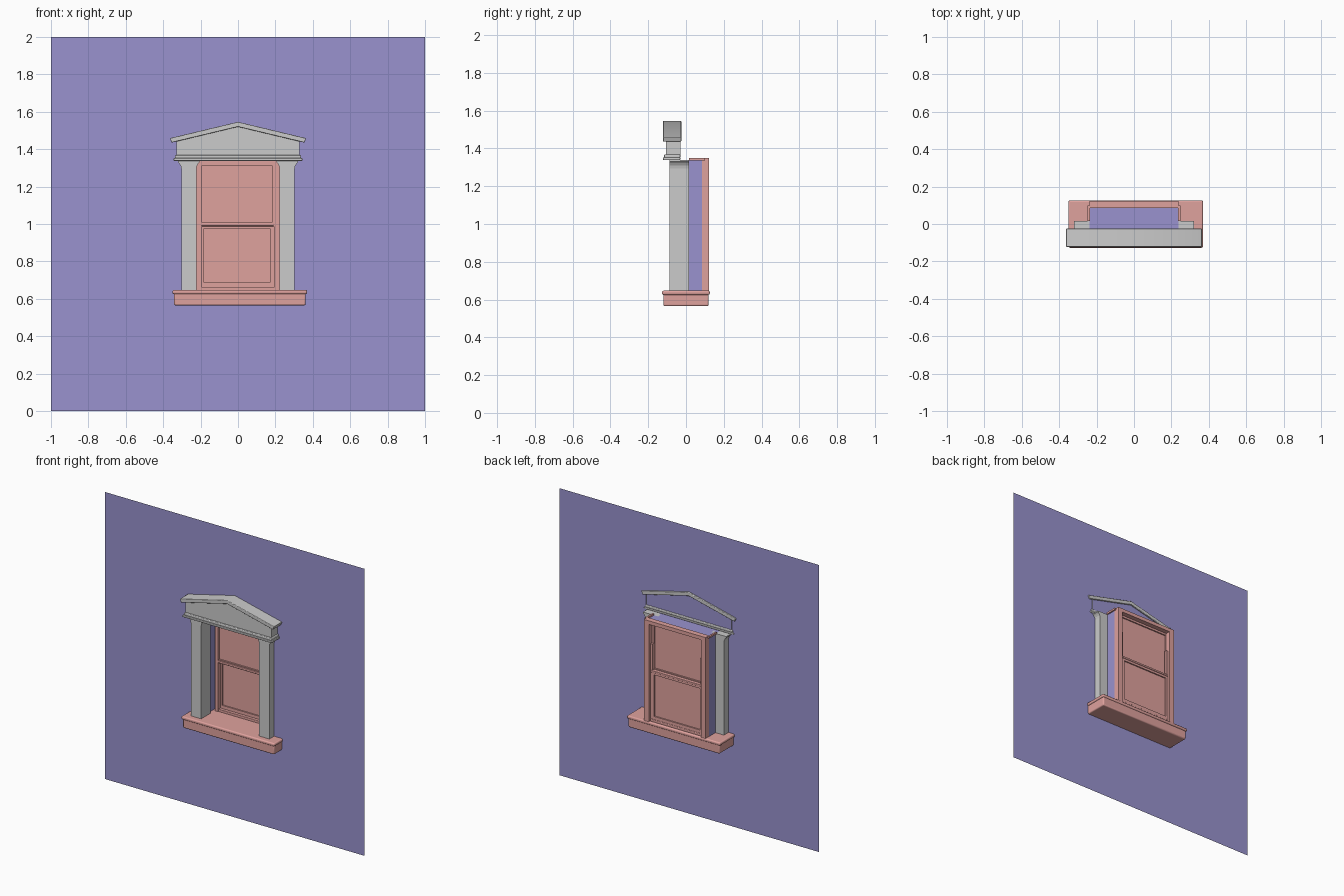
import bpy, bmesh

if "Cube" in bpy.data.objects:
    bpy.data.objects.remove(bpy.data.objects["Cube"])

def material(name, color):
    m = bpy.data.materials.new(name)
    m.diffuse_color = color
    m.use_nodes = True
    m.node_tree.nodes["Principled BSDF"].inputs["Base Color"].default_value = m.diffuse_color
    return m

PINK = material("pink_paint", (0.74, 0.36, 0.34, 1))
BLUE = material("blue_wall", (0.32, 0.29, 0.62, 1))

def finish(name, bm, mat=None, bevel=0.0):
    bmesh.ops.recalc_face_normals(bm, faces=bm.faces)
    me = bpy.data.meshes.new(name)
    bm.to_mesh(me)
    bm.free()
    ob = bpy.data.objects.new(name, me)
    bpy.context.collection.objects.link(ob)
    if mat:
        me.materials.append(mat)
    if bevel:
        b = ob.modifiers.new("bevel", 'BEVEL')
        b.width, b.segments = bevel, 3
        bpy.context.view_layer.objects.active = ob
        ob.select_set(True)
        bpy.ops.object.shade_smooth_by_angle()
        ob.select_set(False)
    return ob

def prism(name, pts, y0, y1, mat=None, bevel=0.0, open_back=False):
    """Extrude an outline in x, z from y0 (front) to y1 (back)."""
    bm = bmesh.new()
    f = [bm.verts.new((x, y0, z)) for x, z in pts]
    b = [bm.verts.new((x, y1, z)) for x, z in pts]
    bm.faces.new(f)
    if not open_back:
        bm.faces.new(b)
    n = len(pts)
    for i in range(n):
        j = (i + 1) % n
        bm.faces.new((f[i], f[j], b[j], b[i]))
    return finish(name, bm, mat, bevel)

def box(name, x0, x1, y0, y1, z0, z1, mat=None, bevel=0.0, open_back=False):
    return prism(name, [(x0, z0), (x1, z0), (x1, z1), (x0, z1)], y0, y1, mat, bevel, open_back)

# wall sheet with a window opening and its reveal
WALL_Y, REVEAL_Y = -0.035, 0.085
bm = bmesh.new()
def ring(x, z0, z1, y):
    return [bm.verts.new(p) for p in ((-x, y, z0), (x, y, z0), (x, y, z1), (-x, y, z1))]
loops = [ring(1, 0, 2, WALL_Y), ring(0.238, 0.63, 1.338, WALL_Y), ring(0.238, 0.63, 1.338, REVEAL_Y)]
for a, b in zip(loops, loops[1:]):
    for i in range(4):
        j = (i + 1) % 4
        bm.faces.new((a[i], a[j], b[j], b[i]))
finish("wall", bm, BLUE)

# sill: lower block and overhanging lip
box("sill_block", -0.342, 0.362, -0.12, 0.12, 0.565, 0.632, PINK, 0.008)
box("sill_lip", -0.35, 0.369, -0.127, 0.126, 0.625, 0.647, PINK, 0.008)

# pilasters with flared capitals
half = [(0.04, 0.645), (0.04, 1.295), (0.043, 1.31), (0.05, 1.322), (0.058, 1.33), (0.058, 1.338)]
for s, side in ((-1, "left"), (1, "right")):
    cx = s * 0.263
    prism("pilaster_" + side,
          [(cx + x, z) for x, z in half] + [(cx - x, z) for x, z in reversed(half)], -0.087, 0.015)

# pediment: lower cornice, tympanum and raking cornice
box("lower_cornice", -0.345, 0.345, -0.122, -0.03, 1.338, 1.352, bevel=0.004)
box("lower_cornice_bead", -0.337, 0.337, -0.116, -0.03, 1.35, 1.368, bevel=0.005)
prism("tympanum", [(-0.33, 1.362), (0.33, 1.362), (0.33, 1.45), (0, 1.525), (-0.33, 1.45)],
      -0.105, -0.03, open_back=True)
prism("raking_cornice", [(-0.355, 1.435), (0, 1.52), (0.355, 1.435), (0.364, 1.459),
                         (0, 1.546), (-0.364, 1.459)], -0.122, -0.025, bevel=0.004)

# window frame
CX = -0.006
for s, side in ((-1, "left"), (1, "right")):
    a, b = sorted((s * 0.2, s * 0.237))
    box("jamb_" + side, a, b, 0.085, 0.123, 0.645, 1.35, PINK)
    a, b = sorted((s * 0.196, s * 0.222))
    box("jamb_stop_" + side, a, b, 0.062, 0.086, 0.645, 1.335, PINK)
    a, b = sorted((s * 0.185, s * 0.203))
    box("sash_guide_" + side, a, b, 0.088, 0.106, 0.645, 1.185, PINK)
    a, b = sorted((s * 0.236, s * 0.248))
    box("head_end_" + side, a, b, 0.015, 0.1, 1.337, 1.35, PINK)
box("frame_head", -0.237, 0.237, 0.085, 0.123, 1.325, 1.35, PINK)
box("head_stop", -0.222, 0.222, 0.062, 0.086, 1.318, 1.336, PINK)

# sashes: stiles, rails and a pane
def sash(name, hw, z0, z1, y, stile, bottom, top):
    x0, x1 = CX - hw, CX + hw
    ya, yb = y - 0.011, y + 0.011
    box(name + "_stile_left", x0, x0 + stile, ya, yb, z0, z1, PINK)
    box(name + "_stile_right", x1 - stile, x1, ya, yb, z0, z1, PINK)
    box(name + "_bottom_rail", x0 + stile, x1 - stile, ya, yb, z0, z0 + bottom, PINK)
    box(name + "_top_rail", x0 + stile, x1 - stile, ya, yb, z1 - top, z1, PINK)
    box(name + "_pane", x0 + stile, x1 - stile, y - 0.002, y + 0.002, z0 + bottom, z1 - top, PINK)

sash("upper_sash", 0.2, 0.985, 1.325, 0.078, 0.01, 0.025, 0.014)
sash("lower_sash", 0.197, 0.65, 1.0, 0.097, 0.02, 0.036, 0.025)
box("meeting_rail", -0.2, 0.19, 0.062, 0.112, 0.99, 1.004, PINK, 0.003)
box("bottom_stop", -0.2, 0.2, 0.066, 0.11, 0.645, 0.664, PINK, 0.003)
